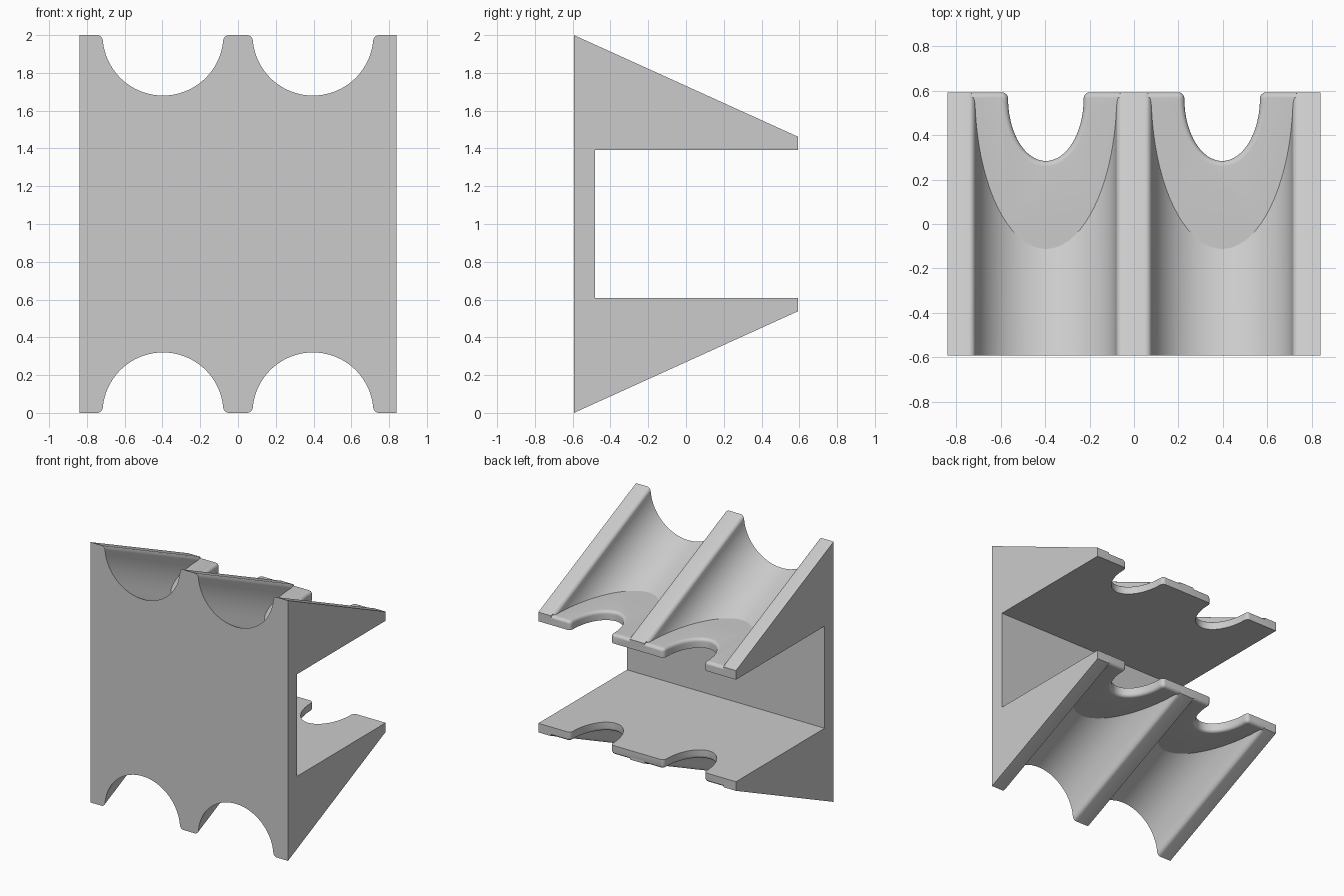
import bpy, bmesh, math
from mathutils import Vector

if "Cube" in bpy.data.objects:
    bpy.data.objects.remove(bpy.data.objects["Cube"])

W, D = 0.84, 0.593                  # half width, half depth
TIP, INNER, BACK = 1.462, 1.392, -0.483
GX, R, F = 0.397, 0.32, 0.03        # groove centre, radius, edge fillet
SLOPE = (2 - TIP) / (2 * D)
PI = math.pi

grey = bpy.data.materials.new("plain_grey")
grey.diffuse_color = (0.6, 0.6, 0.6, 1)
grey.use_nodes = True
grey.node_tree.nodes["Principled BSDF"].inputs["Base Color"].default_value = grey.diffuse_color


def loft(bm, rings):
    """Closed solid through a list of equal-length rings."""
    vs = [[bm.verts.new(p) for p in ring] for ring in rings]
    n = len(vs[0])
    for a, b in zip(vs, vs[1:]):
        for i in range(n):
            j = (i + 1) % n
            bm.faces.new((a[i], a[j], b[j], b[i]))
    bm.faces.new(vs[0][::-1])
    bm.faces.new(vs[-1])


def make_object(name, bm):
    bmesh.ops.recalc_face_normals(bm, faces=bm.faces[:])
    me = bpy.data.meshes.new(name)
    bm.to_mesh(me)
    bm.free()
    me.materials.append(grey)
    ob = bpy.data.objects.new(name, me)
    bpy.context.collection.objects.link(ob)
    return ob


# Upper right quarter of the body, mirrored later
side = [(-D, 1), (BACK, 1), (BACK, INNER), (D, INNER), (D, TIP), (-D, 2)]
bm = bmesh.new()
loft(bm, [[(x, y, z) for y, z in side] for x in (0, W)])
body = make_object("double_cradle_bracket", bm)

# Groove cutter: semicircle with rounded lips, swept down the slope
cx = math.sqrt((R + F) ** 2 - F ** 2)
tilt = math.atan2(F, cx)
half = []
for i in range(19):
    a = -PI / 2 + (PI / 2 - tilt) * i / 18
    half.append((R * math.cos(a), R * math.sin(a)))
for i in range(1, 7):
    a = PI - tilt - (PI / 2 - tilt) * i / 6
    half.append((cx + F * math.cos(a), -F + F * math.sin(a)))
half.append((cx, 0.3))
section = [(-x, z) for x, z in half[:0:-1]] + half
bm = bmesh.new()
loft(bm, [[(GX + x, y, 2 + z - SLOPE * (y + D)) for x, z in section]
          for y in (-0.75, 0.75)])
# flat floor where the groove reaches the arm plate
bmesh.ops.bisect_plane(bm, geom=bm.verts[:] + bm.edges[:] + bm.faces[:],
                       plane_co=(0, 0, TIP), plane_no=(0, 0, 1),
                       clear_inner=True)
bmesh.ops.holes_fill(bm, edges=[e for e in bm.edges if e.is_boundary], sides=0)
groove = make_object("groove_cutter", bm)

# Notch cutter: half ellipse open to the back, flared, with rounded rim
A, B, RIM, EDGE, FL = 0.17, 0.28, 0.025, D + 0.001, 0.03
yc = EDGE - FL
out = []                            # (position, outward normal)
for i in range(21):
    a = -PI / 2 + PI / 2 * i / 20
    n = Vector((math.cos(a) / A, math.sin(a) / B)).normalized()
    out.append((Vector((A * math.cos(a), yc + B * math.sin(a))), n))
for i in range(1, 7):
    a = PI - PI / 2 * i / 6
    d = Vector((math.cos(a), math.sin(a)))
    out.append((Vector((A + FL, yc)) + FL * d, -d))
out.append((Vector((0.335, EDGE)), Vector((0, -1))))
out.append((Vector((0.335, 0.7)), Vector((0, 0))))


def notch_ring(offset, z):
    pts = [p + n * offset for p, n in out]
    return ([(GX - p.x, p.y, z) for p in pts[:0:-1]]
            + [(GX + p.x, p.y, z) for p in pts])


rings = [notch_ring(0, INNER - 0.1)]
for i in range(7):
    a = PI / 2 * i / 6
    rings.append(notch_ring(RIM * (1 - math.cos(a)), TIP - RIM + RIM * math.sin(a)))
rings.append(notch_ring(RIM, TIP + 0.04))
bm = bmesh.new()
loft(bm, rings)
notch = make_object("notch_cutter", bm)

# Cut the quarter
bpy.context.view_layer.objects.active = body
for cutter in (groove, notch):
    mod = body.modifiers.new("cut", "BOOLEAN")
    mod.operation = "DIFFERENCE"
    mod.solver = "EXACT"
    mod.object = cutter
    bpy.ops.object.modifier_apply(modifier=mod.name)
    bpy.data.objects.remove(cutter)

# Open the two seams, then mirror left-right and top-bottom
bm = bmesh.new()
bm.from_mesh(body.data)
seam = [f for f in bm.faces
        if all(abs(v.co.x) < 1e-4 for v in f.verts)
        or all(abs(v.co.z - 1) < 1e-4 for v in f.verts)]
bmesh.ops.delete(bm, geom=seam, context="FACES")
bmesh.ops.translate(bm, verts=bm.verts[:], vec=(0, 0, -1))
bm.to_mesh(body.data)
bm.free()
body.location.z = 1
mod = body.modifiers.new("mirror", "MIRROR")
mod.use_axis = (True, False, True)
mod.merge_threshold = 0.0005
bpy.ops.object.modifier_apply(modifier=mod.name)

# Join the flat faces across the seams
bm = bmesh.new()
bm.from_mesh(body.data)
flat = [e for e in bm.edges if len(e.link_faces) == 2
        and e.calc_face_angle(1) < 0.001
        and (all(abs(v.co.x) < 1e-4 for v in e.verts)
             or all(abs(v.co.z) < 1e-4 for v in e.verts))]
bmesh.ops.dissolve_edges(bm, edges=flat, use_verts=True)
bm.to_mesh(body.data)
bm.free()
bpy.ops.object.select_all(action="DESELECT")
body.select_set(True)
bpy.ops.object.shade_smooth_by_angle(angle=math.radians(20))
